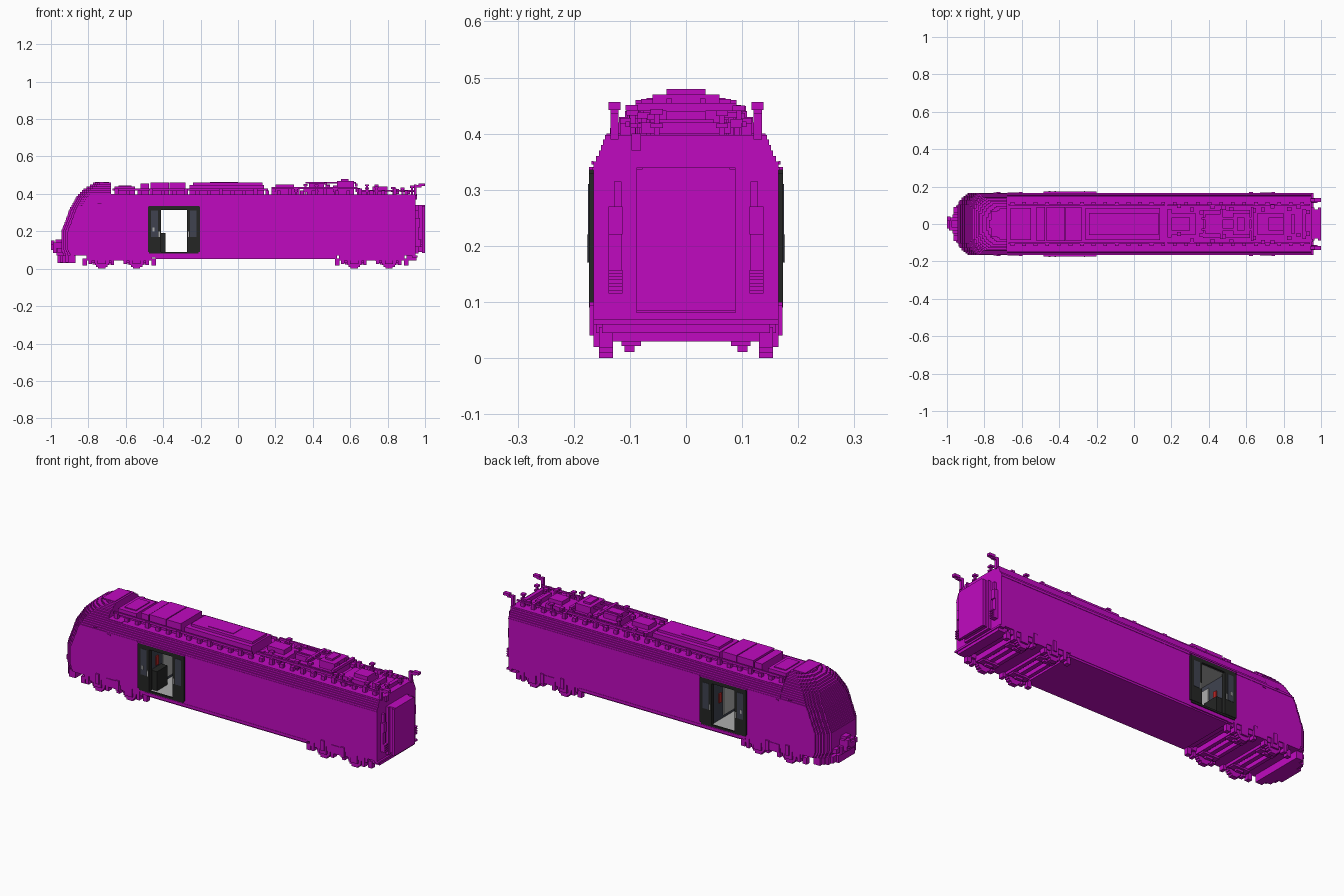
import bpy, bmesh, math, random
from mathutils import Matrix, Vector

cube = bpy.data.objects.get("Cube")
if cube:
    bpy.data.objects.remove(cube, do_unlink=True)


def material(name, rgb):
    m = bpy.data.materials.new(name)
    m.use_nodes = True
    m.diffuse_color = (*rgb, 1)
    m.node_tree.nodes["Principled BSDF"].inputs["Base Color"].default_value = (*rgb, 1)
    return m


MAGENTA = material("magenta", (0.53, 0.003, 0.53))
BLACK = material("black", (0.018, 0.019, 0.018))
SLATE = material("slate grey", (0.05, 0.055, 0.08))
GREY = material("light grey", (0.42, 0.42, 0.42))
RED = material("red", (0.5, 0.02, 0.02))


def boxes(name, items, mat=MAGENTA, mirror=False):
    """One object from boxes (x0, x1, y0, y1, z0, z1), optionally mirrored in y."""
    bm = bmesh.new()
    items = list(items)
    if mirror:
        items += [(a, b, -d, -c, e, f) for a, b, c, d, e, f in items]
    for a, b, c, d, e, f in items:
        mid = Vector(((a + b) / 2, (c + d) / 2, (e + f) / 2))
        scale = Matrix.Diagonal((b - a, d - c, f - e, 1))
        bmesh.ops.create_cube(bm, size=1, matrix=Matrix.Translation(mid) @ scale)
    me = bpy.data.meshes.new(name)
    bm.to_mesh(me)
    bm.free()
    me.materials.append(mat)
    ob = bpy.data.objects.new(name, me)
    bpy.context.collection.objects.link(ob)
    return ob


def centred(x0, x1, w, z0, z1):
    return (x0, x1, -w, w, z0, z1)


def lerp(table, t):
    for (t0, v0), (t1, v1) in zip(table, table[1:]):
        if t <= t1:
            return v0 + (v1 - v0) * max(0, t - t0) / (t1 - t0)
    return table[-1][1]


# Stepped outlines: half width and nose position by height
WIDTH = [(0.07, 0.165), (0.34, 0.165), (0.36, 0.155), (0.40, 0.14), (0.43, 0.115), (0.46, 0.075)]
NOSE = [(0.07, -0.93), (0.10, -0.945), (0.20, -0.945), (0.25, -0.925), (0.32, -0.90),
        (0.39, -0.86), (0.43, -0.82), (0.46, -0.765)]
CORNER = [0.06, 0.038, 0.024, 0.014, 0.007, 0]

# Cab: stacked layers with stepped corners
cab = []
for i in range(39):
    z = 0.07 + i * 0.01
    w, x = lerp(WIDTH, z + 0.005), lerp(NOSE, z + 0.005)
    back = -0.60 if z < 0.395 else -0.68
    for k, inset in enumerate(CORNER):
        cab.append(centred(x + k * 0.011, back, w - inset, z, z + 0.01))
boxes("cab", cab)

# Car body, with a doorway passing through it
DOOR0, DOOR1 = -0.47, -0.215
boxes("body", [
    centred(-0.60, DOOR0, 0.165, 0.07, 0.34),
    centred(DOOR1, 0.95, 0.165, 0.07, 0.34),
    centred(DOOR0, DOOR1, 0.165, 0.06, 0.082),
    centred(DOOR0, DOOR1, 0.165, 0.32, 0.34),
    centred(-0.44, 0.53, 0.16, 0.053, 0.07)])
boxes("roof_shoulders", [centred(-0.68, 0.95, lerp(WIDTH, z), z, z + 0.01)
                         for z in (0.34, 0.35, 0.36, 0.37, 0.38, 0.388)])
boxes("body_edge_strips", [(-0.84, 0.95, 0.165, 0.167, 0.335, 0.34),
                           (-0.44, 0.53, 0.165, 0.167, 0.06, 0.075),
                           (-0.75, -0.73, 0.165, 0.168, 0.345, 0.351),
                           (-0.67, -0.65, 0.165, 0.168, 0.325, 0.331)], mirror=True)

# Vestibule lining
boxes("vestibule_floor", [centred(DOOR0, DOOR1, 0.16, 0.082, 0.086)], GREY)
boxes("vestibule_ceiling", [centred(DOOR0, DOOR1, 0.16, 0.314, 0.32)], GREY)
boxes("vestibule_walls", [centred(DOOR0, -0.425, 0.16, 0.086, 0.314),
                          centred(-0.265, DOOR1, 0.16, 0.086, 0.314)], SLATE)
boxes("vestibule_cabinet", [(-0.425, -0.388, 0.05, 0.14, 0.086, 0.19),
                            (-0.425, -0.388, -0.14, -0.05, 0.086, 0.19)], BLACK)
boxes("vestibule_panels", [centred(-0.425, -0.421, 0.04, 0.10, 0.29),
                           centred(-0.269, -0.265, 0.06, 0.10, 0.29)], GREY)
boxes("vestibule_signs", [(-0.272, -0.265, 0.08, 0.10, 0.18, 0.23),
                          (-0.425, -0.418, 0.08, 0.10, 0.20, 0.25)], RED, mirror=True)

# Open sliding doors
boxes("door_leaves", [(-0.482, -0.412, 0.15, 0.173, 0.09, 0.33),
                      (-0.273, -0.203, 0.15, 0.173, 0.09, 0.33),
                      (-0.478, -0.207, 0.16, 0.173, 0.315, 0.335),
                      (-0.475, -0.21, 0.16, 0.170, 0.08, 0.09)], BLACK, mirror=True)
boxes("door_windows", [(-0.464, -0.428, 0.17, 0.1745, 0.17, 0.31),
                       (-0.257, -0.221, 0.17, 0.1745, 0.17, 0.31)], SLATE, mirror=True)
boxes("door_handles", [(-0.424, -0.418, 0.17, 0.176, 0.17, 0.20),
                       (-0.456, -0.446, 0.17, 0.176, 0.20, 0.22),
                       (-0.267, -0.261, 0.17, 0.176, 0.17, 0.20)], GREY, mirror=True)
boxes("door_rail", [(-0.485, -0.20, 0.16, 0.173, 0.335, 0.341)], mirror=True)

# Nose skirt and coupler
boxes("nose_skirt", [centred(-0.965 + k * 0.014, -0.87, w, 0.03 + 0.004 * (k % 2), 0.07)
                     for k, w in enumerate([0.07, 0.10, 0.12, 0.135, 0.15])])
boxes("coupler", [centred(-0.97, -0.93, 0.05, 0.07, 0.11), centred(-0.99, -0.93, 0.035, 0.085, 0.14),
                  centred(-1.0, -0.975, 0.025, 0.10, 0.13), (-1.0, -0.98, 0.015, 0.04, 0.115, 0.15),
                  centred(-0.975, -0.94, 0.02, 0.14, 0.155)])
boxes("buffers", [(-0.965, -0.93, 0.06, 0.09, 0.085, 0.11)], mirror=True)

# Rear gangway and end wall details
boxes("gangway", [centred(0.95, 0.965, 0.088, 0.08, 0.34), centred(0.95, 1.0, 0.078, 0.09, 0.34),
                  centred(0.985, 1.0, 0.088, 0.084, 0.336)])
cables = [(0.95, 0.965, 0.115, 0.128, 0.115, 0.315), (0.95, 0.972, 0.113, 0.138, 0.22, 0.27),
          (0.95, 0.975, 0.113, 0.138, 0.115, 0.155), (0.95, 0.965, 0.128, 0.138, 0.155, 0.22)]
cables += [(0.95, 0.98, 0.113, 0.138, 0.115 + i * 0.012, 0.121 + i * 0.012) for i in range(4)]
boxes("rear_cables", cables, mirror=True)
boxes("rear_lamp", [(0.95, 0.958, -0.097, -0.08, 0.37, 0.40)])
boxes("rear_sill", [centred(0.90, 0.955, 0.15, 0.045, 0.07), centred(0.93, 0.96, 0.165, 0.06, 0.07)])


# Bogies: stepped wheels, axles, frames and springs
def disc(x, z, r, y0, y1, step=0.01):
    n = round(r / step)
    for i in range(-n, n):
        h = math.sqrt(max(0, r * r - ((i + 0.5) * step) ** 2))
        yield (x - h, x + h, y0, y1, z + i * step, z + (i + 1) * step)


for label, cx in (("front", -0.635), ("rear", 0.715)):
    side, cross = [], []
    for s in (-1, 1):
        ax = cx + s * 0.093
        side += disc(ax, 0.04, 0.04, 0.13, 0.155)
        side += [(ax - 0.022, ax + 0.022, 0.15, 0.165, 0.025, 0.07),
                 (ax - 0.07, ax - 0.052, 0.135, 0.165, 0.025, 0.075),
                 (ax + 0.048, ax + 0.066, 0.135, 0.165, 0.02, 0.07),
                 (ax - 0.05, ax + 0.05, 0.08, 0.115, 0.022, 0.034),
                 (ax - 0.02, ax + 0.02, 0.092, 0.11, 0.011, 0.03),
                 (cx + s * 0.185 - 0.012, cx + s * 0.185 + 0.012, 0.13, 0.155, 0.018, 0.055)]
        cross += [centred(ax - 0.012, ax + 0.012, 0.13, 0.03, 0.05),
                  centred(ax - 0.055, ax - 0.035, 0.13, 0.03, 0.06),
                  centred(ax + 0.035, ax + 0.055, 0.13, 0.03, 0.06)]
    side += [(cx - 0.175, cx + 0.175, 0.125, 0.16, 0.045, 0.075),
             (cx - 0.04, cx + 0.04, 0.13, 0.168, 0.045, 0.09),
             (cx - 0.10, cx - 0.08, 0.15, 0.172, 0.045, 0.10),
             (cx + 0.02, cx + 0.04, 0.15, 0.172, 0.04, 0.095)]
    cross.append(centred(cx - 0.05, cx + 0.05, 0.13, 0.045, 0.075))
    boxes(label + "_bogie_sides", side, mirror=True)
    boxes(label + "_bogie_crossbeams", cross)

# Roof equipment: units (x0, x1, half width, top)
units = [(-0.66, -0.55, 0.085, 0.44), (-0.64, -0.57, 0.06, 0.445),
         (-0.52, -0.475, 0.09, 0.455), (-0.468, -0.37, 0.09, 0.46), (-0.365, -0.28, 0.09, 0.46),
         (-0.26, 0.14, 0.085, 0.447), (-0.24, 0.13, 0.06, 0.46), (-0.15, 0.0, 0.04, 0.463),
         (0.18, 0.33, 0.06, 0.425), (0.20, 0.30, 0.035, 0.45), (0.37, 0.62, 0.075, 0.43),
         (0.38, 0.46, 0.05, 0.458), (0.53, 0.62, 0.06, 0.47), (0.55, 0.59, 0.035, 0.48),
         (0.66, 0.80, 0.06, 0.42), (0.72, 0.80, 0.035, 0.44)]
boxes("roof_units", [centred(a, b, w, 0.395, t) for a, b, w, t in units])
boxes("roof_hump_cap", [centred(-0.765, -0.69, 0.07, 0.458, 0.464)])

# Side pipes on brackets along the roof
pipes = [(-0.67, 0.16, 0.10, 0.108, 0.418, 0.43), (0.18, 0.64, 0.095, 0.105, 0.425, 0.437),
         (0.66, 0.94, 0.10, 0.108, 0.412, 0.422)]
pipes += [(-0.66 + i * 0.062, -0.64 + i * 0.062, 0.098, 0.118, 0.395, 0.418 + 0.01 * (i % 3 == 0))
          for i in range(26)]
boxes("roof_pipes", pipes, mirror=True)

# Small insulators and fittings near the rear
random.seed(4)
fittings = []
for x in (0.19, 0.24, 0.31, 0.36, 0.42, 0.48, 0.52, 0.64, 0.69, 0.74, 0.83, 0.88, 0.93):
    for s in (-1, 1):
        y = s * random.uniform(0.05, 0.10)
        top = random.uniform(0.425, 0.455)
        fittings += [(x - 0.005, x + 0.005, y - 0.005, y + 0.005, 0.39, top),
                     (x - 0.011, x + 0.011, y - 0.011, y + 0.011, 0.41, 0.418),
                     (x - 0.011, x + 0.011, y - 0.011, y + 0.011, top - 0.01, top)]
boxes("roof_insulators", fittings)
boxes("current_collector", [(0.36, 0.63, 0.025, 0.035, 0.455, 0.463), (0.36, 0.63, -0.035, -0.025, 0.455, 0.463),
                            centred(0.46, 0.475, 0.08, 0.45, 0.462), centred(0.625, 0.64, 0.09, 0.44, 0.455),
                            centred(0.84, 0.86, 0.05, 0.40, 0.425), centred(0.90, 0.92, 0.08, 0.40, 0.42)])
boxes("rear_cable_arms", [(0.94, 0.955, 0.12, 0.135, 0.39, 0.45), (0.94, 0.98, 0.12, 0.135, 0.435, 0.447),
                          (0.965, 1.0, 0.117, 0.138, 0.442, 0.456)], mirror=True)
